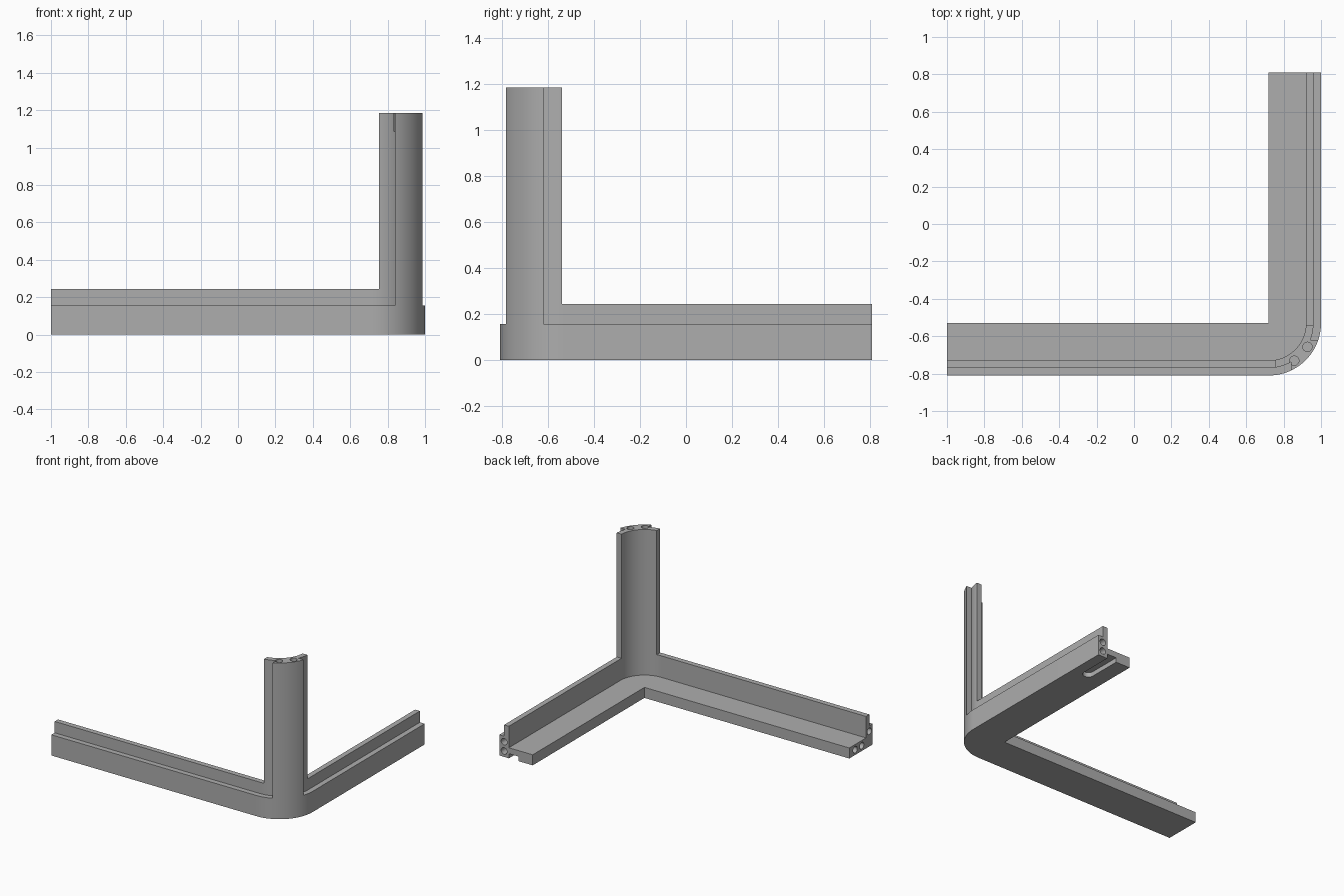
import bpy, bmesh
from math import sin, cos, acos, asin, pi
from mathutils import Matrix, Vector

cube = bpy.data.objects.get("Cube")
if cube:
    bpy.data.objects.remove(cube, do_unlink=True)

grey = bpy.data.materials.new("plain grey")
grey.use_nodes = True
GREY = (0.42, 0.42, 0.42, 1)
grey.diffuse_color = GREY
grey.node_tree.nodes["Principled BSDF"].inputs["Base Color"].default_value = GREY

LEFT, RIGHT, FRONT, BACK = -1.0, 1.0, -0.81, 0.81
RADIUS = 0.28                          # outer corner radius = floor width
CX, CY = RIGHT - RADIUS, FRONT + RADIUS
LAYER = 0.04                           # thickness of one layer
STEP, LIP, TOP = 0.157, 0.243, 1.185   # heights of outer wall, lip and post


def arc(r, start=-pi / 2, end=0.0, n=24):
    if r < 1e-4:
        return [(CX, CY)]
    return [(CX + r * cos(start + (end - start) * i / n),
             CY + r * sin(start + (end - start) * i / n)) for i in range(n + 1)]


def corner_path(inset):
    """Line along the front, round the corner and along the side."""
    return [(LEFT, FRONT + inset)] + arc(RADIUS - inset) + [(RIGHT - inset, BACK)]


def cut_arc(inset, x_cut, y_cut):
    """Corner arc trimmed at an x plane and a y plane."""
    r = RADIUS - inset
    return arc(r, -acos((x_cut - CX) / r), asin((y_cut - CY) / r))


def prism(name, outer, inner, z0, z1):
    bm = bmesh.new()
    face = bm.faces.new([bm.verts.new((x, y, z0)) for x, y in outer + inner[::-1]])
    ext = bmesh.ops.extrude_face_region(bm, geom=[face])
    verts = [v for v in ext["geom"] if isinstance(v, bmesh.types.BMVert)]
    bmesh.ops.translate(bm, verts=verts, vec=(0, 0, z1 - z0))
    bmesh.ops.recalc_face_normals(bm, faces=bm.faces)
    return finish(name, bm)


def finish(name, bm):
    mesh = bpy.data.meshes.new(name)
    bm.to_mesh(mesh)
    bm.free()
    mesh.materials.append(grey)
    obj = bpy.data.objects.new(name, mesh)
    bpy.context.collection.objects.link(obj)
    return obj


def activate(obj):
    bpy.ops.object.select_all(action="DESELECT")
    obj.select_set(True)
    bpy.context.view_layer.objects.active = obj


def rod(centre, axis, r=0.025, depth=0.2):
    bm = bmesh.new()
    turn = Vector((0, 0, 1)).rotation_difference(Vector(axis)).to_matrix().to_4x4()
    bmesh.ops.create_cone(bm, cap_ends=True, segments=24, radius1=r, radius2=r,
                          depth=depth, matrix=Matrix.Translation(centre) @ turn)
    return finish("hole_cutter", bm)


def carve(cutter, *targets):
    cutter.hide_render = True
    for obj in targets:
        activate(obj)
        mod = obj.modifiers.new("cut", "BOOLEAN")
        mod.operation, mod.solver, mod.object = "DIFFERENCE", "EXACT", cutter
        bpy.ops.object.modifier_apply(modifier=mod.name)
    bpy.data.objects.remove(cutter, do_unlink=True)


# Base: outer wall, taller inner lip and a two-layer floor
outer_wall = prism("outer_wall", corner_path(0), corner_path(LAYER), 0, STEP)
inner_lip = prism("inner_lip", corner_path(LAYER), corner_path(2 * LAYER), 0, LIP)
floor_edges = corner_path(2 * LAYER), corner_path(RADIUS)
floor_lower = prism("floor_lower", *floor_edges, 0, LAYER)
floor_upper = prism("floor_upper", *floor_edges, LAYER, 2 * LAYER)

# Corner post: outer shell and wider inner shell
post_outer = prism("post_outer", cut_arc(0, 0.84, -0.62),
                   cut_arc(LAYER, 0.84, -0.62), STEP, TOP)
post_inner = prism("post_inner", cut_arc(LAYER, 0.755, -0.54),
                   cut_arc(2 * LAYER, 0.755, -0.54), LIP, TOP)

# Peg holes in the post top and in both bar ends
for angle in (-pi * 0.31, -pi * 0.175):
    spot = (CX + 0.243 * cos(angle), CY + 0.243 * sin(angle), TOP)
    carve(rod(spot, (0, 0, 1)), post_outer, post_inner)
for z in (0.045, 0.115):
    carve(rod((RIGHT - LAYER, BACK, z), (0, 1, 0)), outer_wall, inner_lip)
carve(rod((LEFT, FRONT + LAYER, 0.115), (1, 0, 0)), outer_wall, inner_lip)
for y in (-0.68, -0.6):
    carve(rod((LEFT, y, LAYER), (1, 0, 0)), floor_lower, floor_upper)

# Round-ended slot under the side bar
carve(rod((0.88, 0.56, 0), (0, 0, 1), LAYER, 0.07), floor_lower)
carve(prism("slot_cutter", [(0.84, 0.56), (0.84, 0.9)],
            [(0.921, 0.56), (0.921, 0.9)], -0.1, 0.035), floor_lower)

# Smooth the curved faces, keep the edges sharp
for obj in (outer_wall, inner_lip, floor_lower, floor_upper, post_outer, post_inner):
    activate(obj)
    bpy.ops.object.shade_smooth_by_angle(angle=pi / 6)
